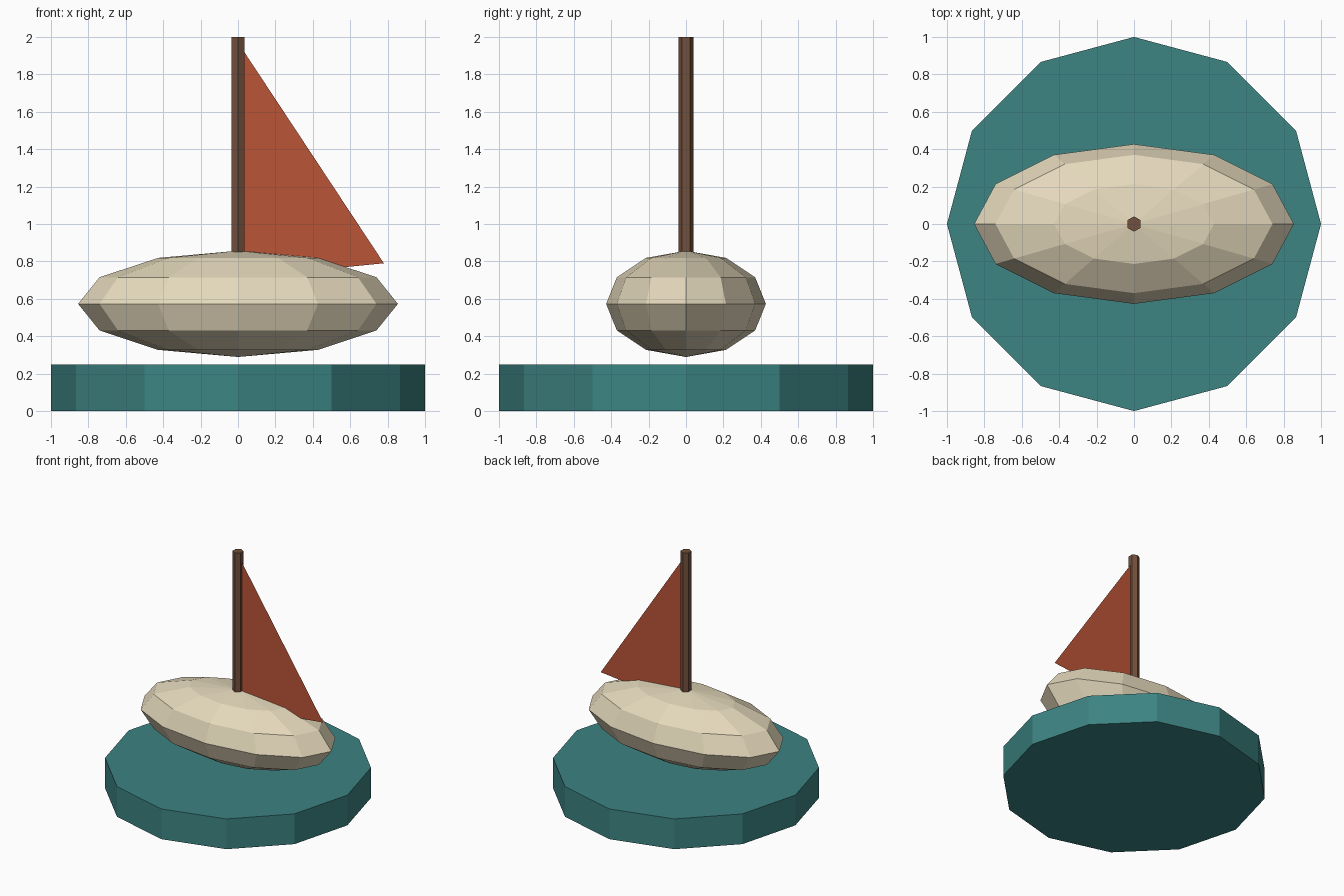
import bpy

if "Cube" in bpy.data.objects:
    bpy.data.objects.remove(bpy.data.objects["Cube"])


def paint(obj, name, color):
    obj.name = name
    mat = bpy.data.materials.new(name + "_colour")
    mat.diffuse_color = (*color, 1)
    mat.use_nodes = True
    mat.node_tree.nodes["Principled BSDF"].inputs["Base Color"].default_value = mat.diffuse_color
    obj.data.materials.append(mat)


def cylinder(name, sides, radius, z0, z1, color):
    bpy.ops.mesh.primitive_cylinder_add(vertices=sides, radius=radius, depth=z1 - z0,
                                        location=(0, 0, (z0 + z1) / 2))
    paint(bpy.context.object, name, color)


# Twelve-sided water disc
cylinder("water_base", 12, 1.0, 0, 0.25, (0.045, 0.23, 0.225))

# Faceted ellipsoid hull
bpy.ops.mesh.primitive_uv_sphere_add(segments=12, ring_count=6, radius=1,
                                     location=(0, 0, 0.573))
hull = bpy.context.object
hull.scale = (0.855, 0.427, 0.284)
bpy.ops.object.transform_apply(location=False, rotation=False, scale=True)
paint(hull, "hull", (0.78, 0.69, 0.50))

# Hexagonal mast rooted in the hull
cylinder("mast", 6, 0.041, 0.72, 2.0, (0.17, 0.08, 0.045))

# Paper-thin triangular sail
mesh = bpy.data.meshes.new("sail")
mesh.from_pydata([(0.03, 0, 0.715), (0.78, 0, 0.79), (0.03, 0, 1.925)], [], [(0, 1, 2)])
sail = bpy.data.objects.new("sail", mesh)
bpy.context.collection.objects.link(sail)
paint(sail, "sail", (0.50, 0.09, 0.04))
